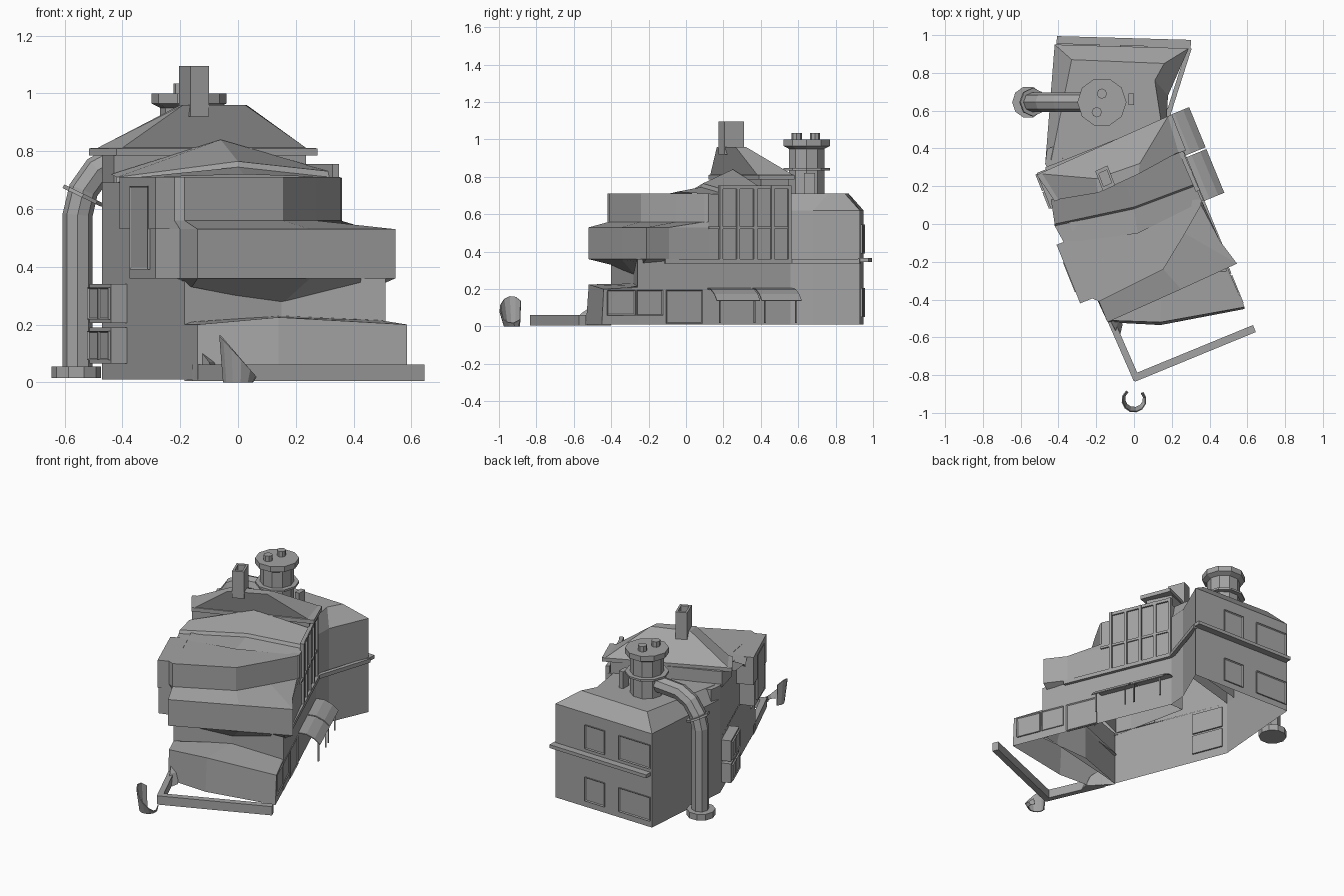
import bpy, bmesh, math
from mathutils import Vector

cube = bpy.data.objects.get("Cube")
if cube:
    bpy.data.objects.remove(cube)

grey = bpy.data.materials.new("plain grey")
grey.use_nodes = True
tone = (0.37, 0.37, 0.37, 1)
grey.diffuse_color = tone
grey.node_tree.nodes["Principled BSDF"].inputs["Base Color"].default_value = tone


def finish(name, bm, recalc=True):
    if recalc:
        bmesh.ops.recalc_face_normals(bm, faces=bm.faces)
    mesh = bpy.data.meshes.new(name)
    bm.to_mesh(mesh)
    bm.free()
    mesh.materials.append(grey)
    obj = bpy.data.objects.new(name, mesh)
    bpy.context.collection.objects.link(obj)
    return obj


def loft(name, rings, bottom=True, top=True, closed=True):
    """Skin matching rings of points, optionally capped."""
    bm = bmesh.new()
    rows = [[bm.verts.new(p) for p in ring] for ring in rings]
    count = len(rows[0])
    for low, high in zip(rows, rows[1:]):
        for i in range(count if closed else count - 1):
            j = (i + 1) % count
            bm.faces.new((low[i], low[j], high[j], high[i]))
    if closed and bottom:
        bm.faces.new(rows[0][::-1])
    if closed and top:
        bm.faces.new(rows[-1])
    return finish(name, bm, closed)


def level(points, z):
    return [(x, y, z) for x, y in points]


def prism(name, points, z0, z1, **caps):
    return loft(name, [level(points, z0), level(points, z1)], **caps)


def circle(x, y, r, n=10):
    return [(x + r * math.cos(math.tau * i / n), y + r * math.sin(math.tau * i / n)) for i in range(n)]


def wall_frame(wall):
    a, b = Vector(wall[0]), Vector(wall[1])
    d = (b - a).normalized()
    return a, d, Vector((d.y, -d.x))


def wall_box(name, wall, s0, s1, z0, z1, out=0.01, back=-0.01):
    """Box lying along a wall, measured from the wall's start."""
    a, d, n = wall_frame(wall)
    pts = [a + d * s0 + n * back, a + d * s0 + n * out, a + d * s1 + n * out, a + d * s1 + n * back]
    return prism(name, [tuple(p) for p in pts], z0, z1)


def window(name, wall, s0, s1, z0, z1, out=0.008, border=0.008, depth=0.006):
    """Framed window with a recessed pane."""
    obj = wall_box(name, wall, s0, s1, z0, z1, out)
    n = wall_frame(wall)[2].to_3d()
    bm = bmesh.new()
    bm.from_mesh(obj.data)
    bm.normal_update()
    face = max(bm.faces, key=lambda f: f.normal.dot(n))
    bmesh.ops.inset_region(bm, faces=[face], thickness=border)
    bmesh.ops.translate(bm, verts=face.verts, vec=-n * depth)
    bm.to_mesh(obj.data)
    bm.free()


EAST = ((0.585, -0.45), (0.17, 0.56))
UPPER_EAST = ((0.36, 0.12), (0.17, 0.56))
REAR = ((0.29, 0.93), (-0.42, 0.95))
WEST = ((-0.47, 0.32), (-0.185, -0.40))

# Main body, open underneath
prism("main_body", [(-0.42, 0.95), (-0.47, 0.32), (-0.185, -0.40), (0.15, -0.28), (0.51, -0.26),
                    (0.17, 0.56), (0.18, 0.68), (0.29, 0.93)], 0.01, 0.36, bottom=False, top=False)
prism("upper_body", [(-0.46, 0.4), (-0.47, 0.32), (-0.185, -0.39), (0.15, -0.24), (0.36, 0.12),
                     (0.17, 0.56)], 0.36, 0.708, bottom=False)
rear = [(-0.42, 0.95), (-0.47, 0.32), (0.17, 0.5), (0.18, 0.68), (0.29, 0.93)]
rear_top = [(-0.33, 0.87), (-0.44, 0.33), (0.15, 0.5), (0.11, 0.76), (0.16, 0.85)]
loft("rear_block", [level(rear, 0.36), level(rear, 0.62), level(rear_top, 0.71)], bottom=False)

# Front ground floor with a shallow roof
ground = [(-0.185, -0.40), (-0.14, -0.52), (0.14, -0.535), (0.585, -0.45), (0.50, -0.24)]
eave = [(-0.185, -0.40, 0.2), (-0.14, -0.51, 0.2), (0.14, -0.52, 0.225), (0.585, -0.44, 0.2), (0.495, -0.23, 0.21)]
ridge = [(-0.18, -0.38, 0.205), (-0.15, -0.40, 0.21), (0.15, -0.27, 0.23), (0.49, -0.25, 0.215), (0.48, -0.21, 0.215)]
loft("ground_floor_front", [level(ground, 0.01), eave, ridge], bottom=False)

# Overhanging second and third floors
recess = [(-0.185, -0.37, 0.34), (-0.16, -0.40, 0.33), (0.15, -0.27, 0.27), (0.50, -0.23, 0.34),
          (0.44, -0.1, 0.35), (0.35, 0.12, 0.35), (-0.3, 0.1, 0.35)]
second = [(-0.2, -0.39), (-0.14, -0.52), (0.25, -0.345), (0.545, -0.21), (0.455, -0.09), (0.36, 0.12), (-0.3, 0.1)]
third = [(-0.22, -0.395), (-0.185, -0.41), (0.155, -0.24), (0.27, -0.05), (0.355, 0.1), (0.355, 0.13), (-0.3, 0.1)]
loft("stacked_floors", [recess, level(second, 0.36), level(second, 0.53),
                        level(third, 0.56), level(third, 0.71)], bottom=False)

# West bay in two steps
prism("bay_lower", [(-0.375, -0.17), (-0.285, -0.41), (-0.185, -0.38), (-0.28, -0.14)], 0.36, 0.53)
prism("bay_upper", [(-0.41, -0.11), (-0.285, -0.42), (-0.185, -0.38), (-0.31, -0.07)], 0.53, 0.71)
window("bay_window", ((-0.41, -0.11), (-0.285, -0.42)), 0.1, 0.27, 0.39, 0.68, 0.004, 0.01, 0.004)

# Low stepped roof in front of the gable
back_line = [(-0.44, 0.13, 0.72), (-0.06, 0.25, 0.84), (0.25, 0.39, 0.75)]
step_line = [(-0.42, 0.0, 0.71), (0.0, 0.09, 0.765), (0.32, 0.21, 0.73)]
drop_line = [(x, y - 0.01, z - 0.02) for x, y, z in step_line]
front_line = [(-0.37, -0.1, 0.708), (0.02, -0.05, 0.72), (0.36, 0.12, 0.708)]
loft("stepped_roof", [front_line, drop_line, step_line, back_line], closed=False)

# Attic and gable roof, with the gable leaning forward over the front
prism("attic", [(-0.47, 0.3), (-0.43, 0.14), (0.235, 0.4), (0.16, 0.55)], 0.69, 0.79)
eaves = [(-0.42, 0.12), (0.275, 0.39), (0.2, 0.58), (-0.515, 0.26)]
slope_foot = [(-0.40, 0.13), (0.235, 0.38), (0.18, 0.57), (-0.485, 0.265)]
roof_top = [(-0.19, 0.165), (0.025, 0.265), (0.03, 0.32), (-0.2, 0.24)]
loft("gable_roof", [level(eaves, 0.785), level(eaves, 0.81), level(slope_foot, 0.812), level(roof_top, 0.96)])

# Square hollow chimney
stack = [(-0.205, 0.28), (-0.165, 0.175), (-0.10, 0.205), (-0.14, 0.31)]
mid = Vector((sum(p[0] for p in stack) / 4, sum(p[1] for p in stack) / 4))
flue = [tuple(mid.lerp(Vector(p), 0.65)) for p in stack]
loft("chimney", [level(stack, 0.92), level(stack, 1.095), level(flue, 1.095), level(flue, 0.99)], bottom=False)

# Roof tank
TX, TY = -0.17, 0.645
loft("tank", [level(circle(TX, TY, r), z) for r, z in
              ((0.1, 0.7), (0.1, 0.835), (0.13, 0.835), (0.13, 0.848), (0.1, 0.848),
               (0.1, 0.95), (0.13, 0.965), (0.13, 1.0))], bottom=False)
for i, (x, y) in enumerate([(-0.17, 0.69), (-0.197, 0.592)]):
    prism(f"tank_vent_{i + 1}", circle(x, y, 0.027, 8), 0.99, 1.035)
prism("roof_vent", [(-0.03, 0.63), (0.0, 0.63), (0.0, 0.69), (-0.03, 0.69)], 0.70, 0.82)


# Bent drain pipe with collars
def pipe_ring(p, angle, r):
    side = Vector((math.cos(angle), 0, -math.sin(angle)))
    return [tuple(Vector(p) + side * dx + Vector((0, dy, 0))) for dx, dy in circle(0, 0, r, 8)]


path = [(-0.555, 0.02, 0), (-0.555, 0.58, 0.1), (-0.535, 0.665, 0.4), (-0.485, 0.735, 0.8),
        (-0.41, 0.775, 1.25), (-0.2, 0.79, 1.5)]
loft("drain_pipe", [pipe_ring((x, TY, z), a, 0.052) for x, z, a in path])
loft("pipe_collar", [pipe_ring((-0.54 + h, TY, 0.64 + 2 * h), 0.45, 0.075) for h in (0, 0.006)])
prism("pipe_foot", circle(-0.56, TY, 0.085), 0.015, 0.055)

# Ledge around the east and rear sides
wall_box("east_ledge", EAST, 0.36, 1.09, 0.337, 0.362, 0.022)
wall_box("corner_ledge", ((0.175, 0.57), (0.29, 0.93)), -0.01, 0.38, 0.337, 0.362, 0.015)
wall_box("rear_ledge", REAR, -0.01, 0.7, 0.345, 0.367, 0.045)

# Rear windows
for row, (z0, z1) in enumerate([(0.05, 0.205), (0.39, 0.545)]):
    for col, (s0, s1) in enumerate([(0.22, 0.365), (0.47, 0.7)]):
        window(f"rear_window_{row}_{col}", REAR, s0, s1, z0, z1, 0.007)

# Boxed windows on the west wall
for row, (z0, z1) in enumerate([(0.065, 0.19), (0.205, 0.34)]):
    wall_box(f"west_box_{row}", WEST, 0.03, 0.235, z0, z1, 0.06)
    for col in range(2):
        s = 0.035 + col * 0.1
        window(f"west_pane_{row}_{col}", WEST, s, s + 0.095, z0 + 0.012, z1 - 0.012, 0.07)

# Upper glazing on the east wall: posts and rails
wall_box("east_upper_glass", UPPER_EAST, 0.06, 0.475, 0.36, 0.75, 0.002)
for i in range(5):
    s = 0.06 + i * 0.1
    wall_box(f"east_post_{i}", UPPER_EAST, s, s + 0.018, 0.36, 0.755, 0.015)
wall_box("east_rail", UPPER_EAST, 0, 0.475, 0.52, 0.535, 0.01)
wall_box("east_top_rail", UPPER_EAST, 0.06, 0.475, 0.735, 0.755, 0.012)

# Ground floor openings on the east wall
for i, (s0, s1, z0) in enumerate([(0.03, 0.19, 0.06), (0.2, 0.35, 0.06), (0.37, 0.58, 0.015)]):
    window(f"east_opening_{i}", EAST, s0, s1, z0, 0.195, 0.008)

# Curved awnings on thin poles
origin, along, outward = wall_frame(EAST)
for i, (s0, s1) in enumerate([(0.61, 0.86), (0.87, 1.1)]):
    rows = []
    for s in (s0, s1):
        curve = [(0, 0.205), (0.05, 0.2), (0.1, 0.175), (0.135, 0.14)]
        rows.append([(*(origin + along * s + outward * o), z) for o, z in curve])
    awning = loft(f"awning_{i}", rows, closed=False)
    awning.modifiers.new("thickness", 'SOLIDIFY').thickness = 0.006
    for j, s in enumerate((s0 + 0.02, s1 - 0.03)):
        wall_box(f"awning_pole_{i}_{j}", EAST, s, s + 0.008, 0.02, 0.15, 0.122, 0.114)

# Low garden walls
wall_box("front_garden_wall", ((0.005, -0.835), (0.65, -0.57)), 0.0, 0.692, 0.005, 0.062, 0.0, -0.04)
wall_box("side_garden_wall", ((-0.16, -0.47), (0.0, -0.835)), 0.0, 0.395, 0.005, 0.062, 0.0, -0.035)
loft("corner_buttress", [level([(-0.185, -0.40), (-0.08, -0.62), (-0.06, -0.53)], 0.005),
                         [(-0.185, -0.40, 0.18), (-0.1, -0.56, 0.07), (-0.08, -0.51, 0.07)]])

# Slant-cut curved screen, flaring upward
angles = [math.radians(130 + 270 * i / 9) for i in range(10)]
rim = [(0.066 * math.cos(a), -0.932 + 0.066 * math.sin(a)) for a in angles]
foot = [(x * 0.8, -0.925 + (y + 0.932) * 0.75, 0.0) for x, y in rim]
screen = loft("curved_screen", [foot, [(x, y, 0.09 - x * 1.1) for x, y in rim]], closed=False)
screen.modifiers.new("thickness", 'SOLIDIFY').thickness = 0.006
